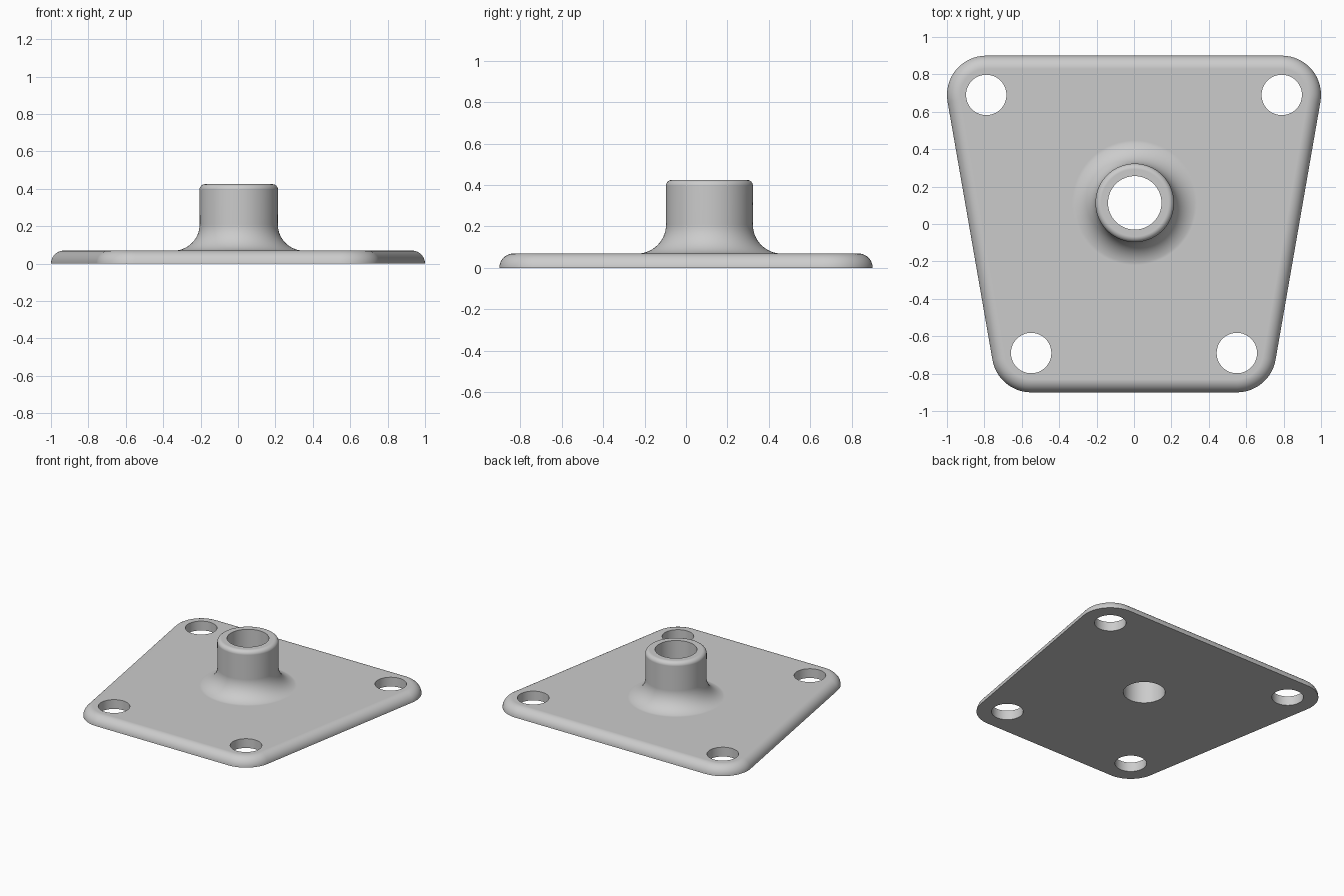
import bpy
import bmesh
from math import cos, sin, pi, radians

cube = bpy.data.objects.get("Cube")
if cube:
    bpy.data.objects.remove(cube)

THICK = 0.07
CORNER = 0.21
HOLE = 0.108
BORE = 0.143
BOSS_X, BOSS_Y = 0.004, 0.113
# corner centres, anticlockwise, with the angles where each arc starts and ends
TILT = 9.9
CORNERS = [((0.79, 0.69), -TILT, 90), ((-0.79, 0.69), 90, 180 + TILT),
           ((-0.55, -0.69), 180 + TILT, 270), ((0.55, -0.69), 270, 360 - TILT)]

steel = bpy.data.materials.new("plain grey metal")
steel.use_nodes = True
GREY = (0.6, 0.6, 0.6, 1)
steel.diffuse_color = GREY
steel.node_tree.nodes["Principled BSDF"].inputs["Base Color"].default_value = GREY


def arc(cx, cy, r, start, end, steps):
    """Points along a circular arc, angles in degrees."""
    angles = [radians(start + (end - start) * i / steps) for i in range(steps + 1)]
    return [(cx + r * cos(a), cy + r * sin(a)) for a in angles]


def solid_from_rings(name, rings):
    """Closed solid skinned through stacked rings of equal point count."""
    bm = bmesh.new()
    loops = [[bm.verts.new(p) for p in ring] for ring in rings]
    n = len(loops[0])
    for low, high in zip(loops, loops[1:]):
        for i in range(n):
            j = (i + 1) % n
            bm.faces.new((low[i], low[j], high[j], high[i]))
    bm.faces.new(loops[0][::-1])
    bm.faces.new(loops[-1])
    mesh = bpy.data.meshes.new(name)
    bm.to_mesh(mesh)
    bm.free()
    mesh.materials.append(steel)
    ob = bpy.data.objects.new(name, mesh)
    bpy.context.collection.objects.link(ob)
    return ob


def lathe(name, x, y, profile, sides):
    """Solid of revolution from (radius, height) points."""
    turn = [2 * pi * i / sides for i in range(sides)]
    return solid_from_rings(name, [[(x + r * cos(a), y + r * sin(a), z) for a in turn]
                                   for r, z in profile])


def combine(target, other, operation):
    mod = target.modifiers.new(operation, 'BOOLEAN')
    mod.operation = operation
    mod.solver = 'EXACT'
    mod.object = other
    bpy.context.view_layer.objects.active = target
    bpy.ops.object.modifier_apply(modifier=mod.name)
    bpy.data.objects.remove(other)


# plate with a quarter-round upper edge
def outline(inset, z):
    return [(x, y, z) for (cx, cy), start, end in CORNERS
            for x, y in arc(cx, cy, CORNER - inset, start, end, 16)]


plate = solid_from_rings("mounting_plate",
                         [outline(THICK - r, z) for r, z in arc(0, 0, THICK, 0, 90, 10)])

# boss with a flared foot and a rounded rim
foot = arc(0.35, 0.21, 0.141, 270, 180, 14)
rim = arc(0.18, 0.395, 0.03, 0, 90, 6)
boss = lathe("boss", BOSS_X, BOSS_Y, [(0.35, 0.03)] + foot + rim, 72)
combine(plate, boss, 'UNION')

# central bore and corner screw holes
drills = [(BOSS_X, BOSS_Y, BORE)] + [(x, y, HOLE) for (x, y), start, end in CORNERS]
for x, y, radius in drills:
    drill = lathe("drill", x, y, [(radius, -0.2), (radius, 0.7)], 64)
    combine(plate, drill, 'DIFFERENCE')

# smooth curves, flat faces kept crisp
bpy.context.view_layer.objects.active = plate
plate.select_set(True)
bpy.ops.object.shade_smooth_by_angle(angle=radians(30))
weighted = plate.modifiers.new("even_shading", 'WEIGHTED_NORMAL')
weighted.keep_sharp = True
